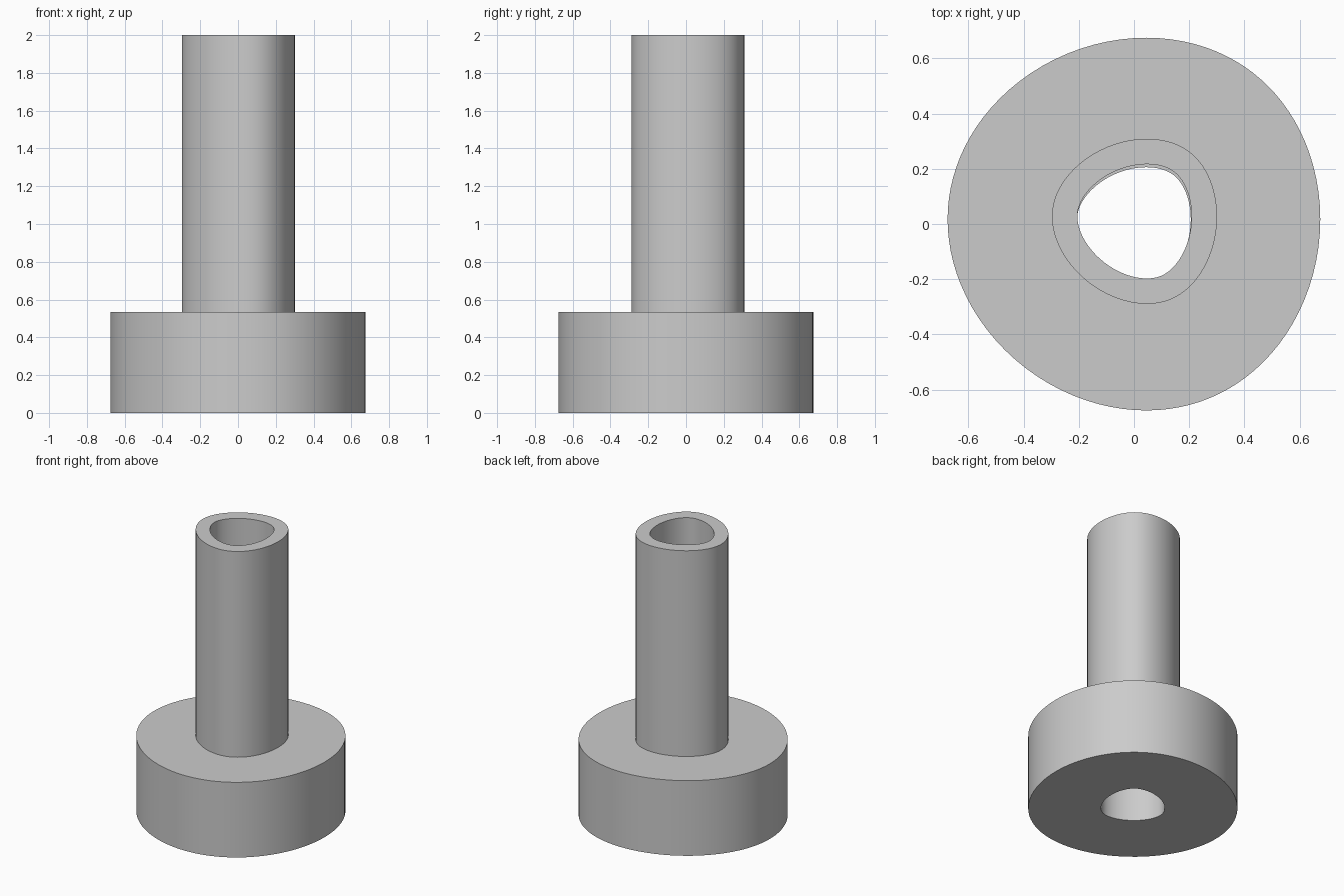
import bpy, bmesh, math

cube = bpy.data.objects.get("Cube")
if cube:
    bpy.data.objects.remove(cube, do_unlink=True)

SEGMENTS = 96
LOBE = 0.012                  # strength of the three rounded corners
TURN = math.radians(53)       # direction of the first corner

grey = bpy.data.materials.new("plain grey")
grey.use_nodes = True
grey.diffuse_color = (0.6, 0.6, 0.6, 1)
grey.node_tree.nodes["Principled BSDF"].inputs["Base Color"].default_value = (0.6, 0.6, 0.6, 1)


def outline(radius, centre):
    """Three-cornered rounded curve of constant width."""
    points = []
    for i in range(SEGMENTS):
        t = math.tau * i / SEGMENTS
        p = radius + LOBE * math.cos(3 * (t - TURN))
        d = -3 * LOBE * math.sin(3 * (t - TURN))
        points.append((centre[0] + p * math.cos(t) - d * math.sin(t),
                       centre[1] + p * math.sin(t) + d * math.cos(t)))
    return points


def collar(name, outer, inner, centre, bottom, top):
    """Upright ring with a hole of the same lobed outline."""
    bm = bmesh.new()
    loops = [[bm.verts.new((x, y, z)) for x, y in outline(r, centre)]
             for r, z in ((outer, bottom), (outer, top), (inner, top), (inner, bottom))]
    for k in range(4):
        a, b = loops[k], loops[(k + 1) % 4]
        for i in range(SEGMENTS):
            j = (i + 1) % SEGMENTS
            bm.faces.new((a[i], a[j], b[j], b[i]))
    bmesh.ops.recalc_face_normals(bm, faces=bm.faces)
    mesh = bpy.data.meshes.new(name)
    bm.to_mesh(mesh)
    bm.free()
    mesh.materials.append(grey)
    obj = bpy.data.objects.new(name, mesh)
    bpy.context.collection.objects.link(obj)
    bpy.ops.object.select_all(action='DESELECT')
    obj.select_set(True)
    bpy.context.view_layer.objects.active = obj
    bpy.ops.object.shade_smooth_by_angle(angle=math.radians(30))


# Wide base and the narrow tube standing on it
collar("base", 0.675, 0.206, (0.011, 0.004), 0, 0.535)
collar("tube", 0.299, 0.207, (0.013, 0.014), 0.535, 2)
